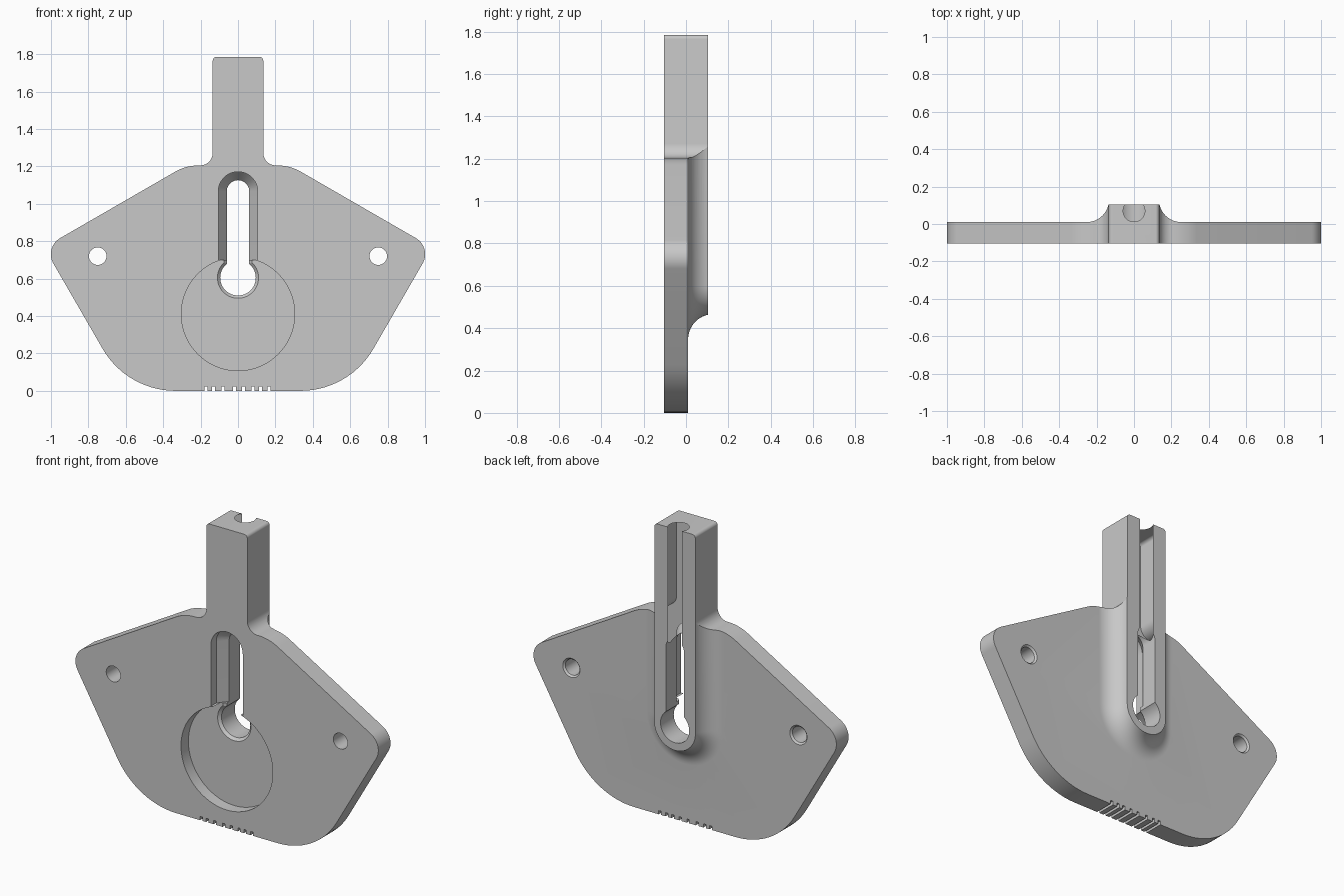
import bpy
import bmesh
from math import sin, cos, acos, pi, tan, radians
from mathutils import Vector

cube = bpy.data.objects.get("Cube")
if cube:
    bpy.data.objects.remove(cube, do_unlink=True)

FRONT, PLATE_BACK, RIB_BACK = -0.105, 0.01, 0.105
SLOT_TOP, KEY_Z = 1.066, 0.605

grey = bpy.data.materials.new("light grey")
grey.use_nodes = True
GREY = (0.58, 0.58, 0.58, 1)
grey.diffuse_color = GREY
grey.node_tree.nodes["Principled BSDF"].inputs["Base Color"].default_value = GREY


def loft(name, layers, upright=False):
    """Skin a solid through (depth, outline) layers, along y or upright along z."""
    bm = bmesh.new()
    rings = [[bm.verts.new((u, v, d) if upright else (u, d, v)) for u, v in pts]
             for d, pts in layers]
    n = len(rings[0])
    for a, b in zip(rings, rings[1:]):
        for i in range(n):
            j = (i + 1) % n
            bm.faces.new((a[i], a[j], b[j], b[i]))
    bm.faces.new(rings[0])
    bm.faces.new(rings[-1])
    bmesh.ops.recalc_face_normals(bm, faces=bm.faces)
    mesh = bpy.data.meshes.new(name)
    bm.to_mesh(mesh)
    bm.free()
    mesh.materials.append(grey)
    obj = bpy.data.objects.new(name, mesh)
    bpy.context.collection.objects.link(obj)
    return obj


def circle(r, u, v, n=64):
    return [(u + r * cos(2 * pi * i / n), v + r * sin(2 * pi * i / n)) for i in range(n)]


def arch(r, round_z, flat_z, n=32):
    """Half circle at round_z, with straight sides running to flat_z."""
    s = 1 if round_z > flat_z else -1
    arc = [(r * cos(pi * i / n), round_z + s * r * sin(pi * i / n)) for i in range(n + 1)]
    return arc + [(-r, flat_z), (r, flat_z)]


def rounded(corners, n=14):
    """Round each (x, z, radius) corner of a closed outline."""
    pts = []
    for i, (x, z, r) in enumerate(corners):
        p = Vector((x, z))
        a = (Vector(corners[i - 1][:2]) - p).normalized()
        b = (Vector(corners[(i + 1) % len(corners)][:2]) - p).normalized()
        half = a.angle(b) / 2
        centre = p + (a + b).normalized() * r / sin(half)
        start = p + a * r / tan(half) - centre
        end = p + b * r / tan(half) - centre
        sweep = start.angle(end)
        for k in range(n + 1):
            t = k / n
            v = (start * sin((1 - t) * sweep) + end * sin(t * sweep)) / sin(sweep)
            pts.append(tuple(centre + v))
    return pts


def combine(target, tool, operation):
    mod = target.modifiers.new(operation.lower(), 'BOOLEAN')
    mod.operation = operation
    mod.solver = 'EXACT'
    mod.object = tool
    bpy.context.view_layer.objects.active = target
    bpy.ops.object.modifier_apply(modifier=mod.name)
    bpy.data.objects.remove(tool, do_unlink=True)


# Mirrored outline of plate and stem
right = [(0.594, 0, 0.45), (1.037, 0.767, 0.10), (0.278, 1.205, 0.25),
         (0.135, 1.205, 0.068), (0.135, 1.785, 0.02)]
outline = rounded(right + [(-x, z, r) for x, z, r in reversed(right)])
body = loft("hanger_plate", [(FRONT, outline), (RIB_BACK, outline)])

# Plate thickness, plus the raised back rib with its sweeping fillet
slab_pts = [(-2, -1), (2, -1), (2, 3), (-2, 3)]
slab = loft("slab", [(-0.3, slab_pts), (PLATE_BACK, slab_pts)])
fillet, steps = 0.12, 12
sweep = acos(1 - (RIB_BACK - PLATE_BACK) / fillet)
rib_layers = []
for i in range(steps + 1):
    a = sweep * i / steps
    rib_layers.append((PLATE_BACK + fillet * (1 - cos(a)),
                       arch(0.136 + fillet * (sin(sweep) - sin(a)), 0.6, 2)))
rib_layers.insert(0, (-0.05, rib_layers[0][1]))
rib_layers.append((0.2, arch(0.136, 0.6, 2)))
combine(slab, loft("rib", rib_layers), 'UNION')
combine(body, slab, 'INTERSECT')

# Round pocket in the front
pocket = circle(0.303, 0, 0.411, 96)
combine(body, loft("pocket", [(-0.3, pocket), (-0.035, pocket)]), 'DIFFERENCE')

# Keyhole: tapered front slot, chamfered through slot and round entry
combine(body, loft("taper", [(-0.3, arch(0.105, SLOT_TOP, 0.7)),
                             (-0.055, arch(0.105, SLOT_TOP, 0.7)),
                             (0.005, arch(0.058, SLOT_TOP, 0.7))]), 'DIFFERENCE')
combine(body, loft("slot", [(-0.3, arch(0.075, SLOT_TOP, KEY_Z)),
                            (-0.035, arch(0.075, SLOT_TOP, KEY_Z)),
                            (-0.02, arch(0.06, SLOT_TOP, KEY_Z)),
                            (0.2, arch(0.06, SLOT_TOP, KEY_Z))]), 'DIFFERENCE')
combine(body, loft("entry", [(-0.045, circle(0.12, 0, KEY_Z)),
                             (-0.02, circle(0.095, 0, KEY_Z)),
                             (0.2, circle(0.095, 0, KEY_Z))]), 'DIFFERENCE')

# Round cable channel along the back of the stem
bore = circle(0.058, 0, 0.07)
combine(body, loft("channel", [(1.0, bore), (1.9, bore)], upright=True), 'DIFFERENCE')

# Screw holes with a small countersink at the back
for x in (-0.75, 0.75):
    hole = loft("hole", [(-0.3, circle(0.047, x, 0.72, 40)),
                         (0.0, circle(0.047, x, 0.72, 40)),
                         (0.03, circle(0.077, x, 0.72, 40))])
    combine(body, hole, 'DIFFERENCE')

# Small grooves across the bottom edge
for x in (-0.17, -0.13, -0.08, -0.02, 0.03, 0.08, 0.12, 0.165):
    w = 0.008
    groove = [(x - w, -0.1), (x + w, -0.1), (x + w, 0.022), (x - w, 0.022)]
    combine(body, loft("groove", [(-0.3, groove), (0.2, groove)]), 'DIFFERENCE')

# Smooth curves, sharp edges
bpy.ops.object.select_all(action='DESELECT')
body.select_set(True)
bpy.context.view_layer.objects.active = body
bpy.ops.object.shade_smooth_by_angle(angle=radians(12))
